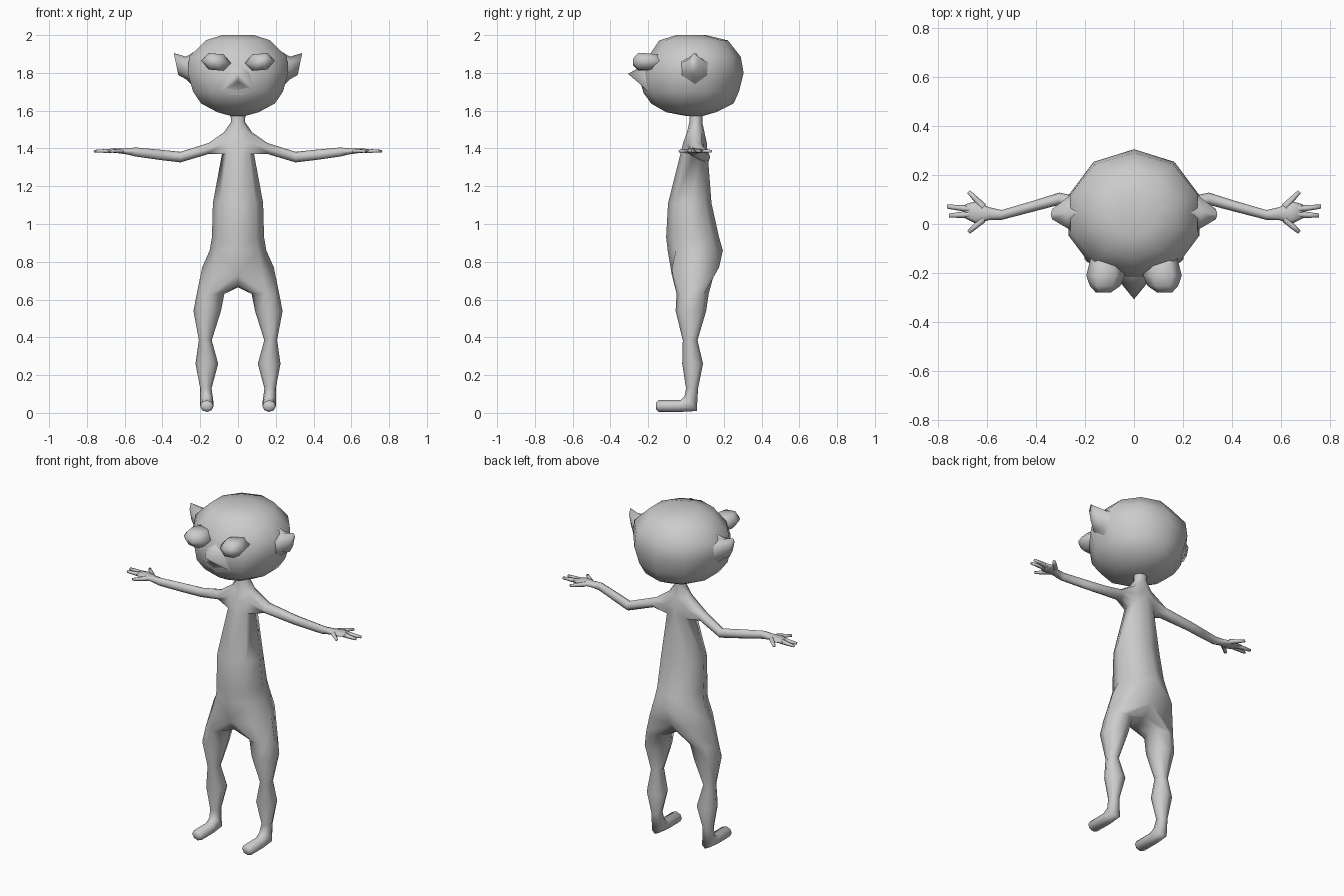
import bpy, bmesh
from math import sin, cos, radians
from mathutils import Vector

cube = bpy.data.objects.get("Cube")
if cube:
    bpy.data.objects.remove(cube)

GREY = (0.6, 0.6, 0.6, 1.0)
skin = bpy.data.materials.new("plain grey")
skin.use_nodes = True
skin.diffuse_color = GREY
skin.node_tree.nodes["Principled BSDF"].inputs["Base Color"].default_value = GREY


def ring(bm, center, a, b, n=8, start=0, step=None, count=None):
    """Points on an ellipse with half axes a and b."""
    c, a, b = Vector(center), Vector(a), Vector(b)
    step = step or 360 / n
    angles = [radians(start + step * k) for k in range(count or n)]
    return [bm.verts.new(c + a * cos(t) + b * sin(t)) for t in angles]


def skin_rings(bm, rings, closed=True, skip=()):
    """Quads between neighbouring rings."""
    for i, (lo, hi) in enumerate(zip(rings, rings[1:])):
        n = len(lo)
        for k in range(n if closed else n - 1):
            if (i, k) not in skip:
                j = (k + 1) % n
                bm.faces.new((lo[k], lo[j], hi[j], hi[k]))


def finish(bm, name, mirror=False):
    loose = [v for v in bm.verts if not v.link_faces]
    bmesh.ops.delete(bm, geom=loose, context='VERTS')
    bmesh.ops.recalc_face_normals(bm, faces=bm.faces)
    mesh = bpy.data.meshes.new(name)
    bm.to_mesh(mesh)
    bm.free()
    mesh.materials.append(skin)
    for p in mesh.polygons:
        p.use_smooth = True
    ob = bpy.data.objects.new(name, mesh)
    bpy.context.scene.collection.objects.link(ob)
    if mirror:
        ob.modifiers.new("Mirror", 'MIRROR')
    return ob


# Body: left half of the torso, from the back middle round to the front middle
bm = bmesh.new()
torso = []
for z, hx, front, back in [(1.59, .04, .02, .09), (1.54, .037, .018, .086),
                           (1.485, .075, .005, .098), (1.43, .09, -.015, .11),
                           (1.37, .085, -.03, .115), (1.11, .133, -.095, .135),
                           (.93, .138, -.105, .175), (.86, .15, -.097, .195)]:
    torso.append(ring(bm, (0, (front + back) / 2, z), (hx, 0, 0),
                      (0, (back - front) / 2, 0), start=90, step=-45, count=5))
hip = [(0, .15, .74), (.12, .175, .77), (.19, .045, .77), (.125, -.075, .76), (0, -.075, .73)]
torso.append([bm.verts.new(p) for p in hip])
# the four quads around the shoulder stay open for the arm
skin_rings(bm, torso, closed=False, skip={(2, 1), (2, 2), (3, 1), (3, 2)})

# Leg and foot grow out of the hip edge and the crotch
crotch = [bm.verts.new(p) for p in [(0, -.035, .67), (0, .03, .665), (0, .09, .68)]]
leg = [torso[-1] + crotch]
for x, y, z, rx, ry in [(.145, .035, .63, .073, .085), (.163, .026, .54, .073, .081),
                        (.173, .022, .385, .034, .039), (.165, .035, .26, .06, .055),
                        (.17, .032, .13, .03, .032)]:
    leg.append(ring(bm, (x, y, z), (rx, 0, 0), (0, ry, 0), start=90, step=-45))
for y, z, by, bz, w in [(.025, .05, .032, -.04, .036), (-.03, .036, 0, -.031, .036),
                        (-.145, .036, 0, -.031, .036), (-.158, .036, 0, -.018, .022)]:
    leg.append(ring(bm, (.165, y, z), (w, 0, 0), (0, by, bz), start=90, step=-45))
skin_rings(bm, leg)
bm.faces.new(leg[-1])

# Arm and palm grow out of the shoulder opening
t, m, b = torso[2:5]
arm = [[t[1], t[2], t[3], m[3], b[3], b[2], b[1], m[1]]]
for x, y, z, ry, rz in [(.155, .06, 1.40, .036, .029), (.305, .103, 1.354, .025, .028),
                        (.42, .07, 1.367, .022, .027), (.54, .037, 1.381, .02, .024),
                        (.59, .042, 1.385, .026, .016), (.645, .047, 1.388, .046, .012),
                        (.69, .052, 1.388, .028, .009)]:
    arm.append(ring(bm, (x, y, z), (0, ry, 0), (0, 0, rz), start=45))
skin_rings(bm, arm)
bm.faces.new(arm[-1])
finish(bm, "body", mirror=True)

# Fingers: tapered rods from palm to tip
bm = bmesh.new()
for start, tip in [((.615, .07), (.675, .132)), ((.67, .062), (.763, .071)),
                   ((.67, .04), (.755, .034)), ((.615, .02), (.675, -.034))]:
    p, q = Vector((*start, 1.387)), Vector((*tip, 1.386))
    side = (q - p).normalized().cross(Vector((0, 0, 1)))
    rod = [ring(bm, p.lerp(q, f), side * r, (0, 0, r * .9), 6)
           for f, r in [(0, .015), (.6, .011), (1, .008)]]
    skin_rings(bm, rod)
    bm.faces.new(rod[-1])
finish(bm, "fingers", mirror=True)

# Head: stacked ten-sided rings
bm = bmesh.new()
head = []
for z, hx, front, back in [(1.572, .04, 0, .09), (1.592, .115, -.105, .16),
                           (1.638, .205, -.185, .252), (1.70, .25, -.228, .28),
                           (1.80, .28, -.235, .305), (1.885, .272, -.2, .29),
                           (1.972, .18, -.142, .222), (2.0, .09, -.05, .105)]:
    head.append(ring(bm, (0, (front + back) / 2, z), (hx, 0, 0),
                     (0, (back - front) / 2, 0), 10, start=90))
skin_rings(bm, head)
bm.faces.new(head[0])
bm.faces.new(head[-1])
finish(bm, "head")

# Nose: a pointed wedge with a short keel running to the chin
bm = bmesh.new()
tip = bm.verts.new((0, -.307, 1.795))
keel = bm.verts.new((0, -.243, 1.755))
top = bm.verts.new((0, -.19, 1.86))
chin = bm.verts.new((0, -.222, 1.685))
for s in (-1, 1):
    cheek = bm.verts.new((s * .075, -.195, 1.8))
    jaw = bm.verts.new((s * .1, -.185, 1.69))
    for face in [(tip, top, cheek), (tip, cheek, jaw), (tip, jaw, keel), (keel, jaw, chin)]:
        bm.faces.new(face)
finish(bm, "nose")

# Eyes: six-sided bulging lumps
bm = bmesh.new()
eye = [ring(bm, (x, y, 1.858), (rx, 0, .006), (0, 0, rz), 6)
       for x, y, rx, rz in [(.11, -.11, .06, .038), (.116, -.21, .079, .05),
                            (.118, -.253, .062, .05), (.125, -.28, .03, .018)]]
skin_rings(bm, eye)
bm.faces.new(eye[0])
bm.faces.new(eye[-1])
finish(bm, "eyes", mirror=True)

# Ears: cones flaring out of the sides of the head
bm = bmesh.new()
ear = [ring(bm, (x, y, z), (0, ry, 0), (dx, 0, rz), 6, start=30)
       for x, y, z, ry, rz, dx in [(.2, .05, 1.81, .13, .12, 0), (.275, .045, 1.826, .07, .06, 0),
                                   (.328, .04, 1.847, .024, .058, .012)]]
skin_rings(bm, ear)
bm.faces.new(ear[-1])
finish(bm, "ears", mirror=True)
